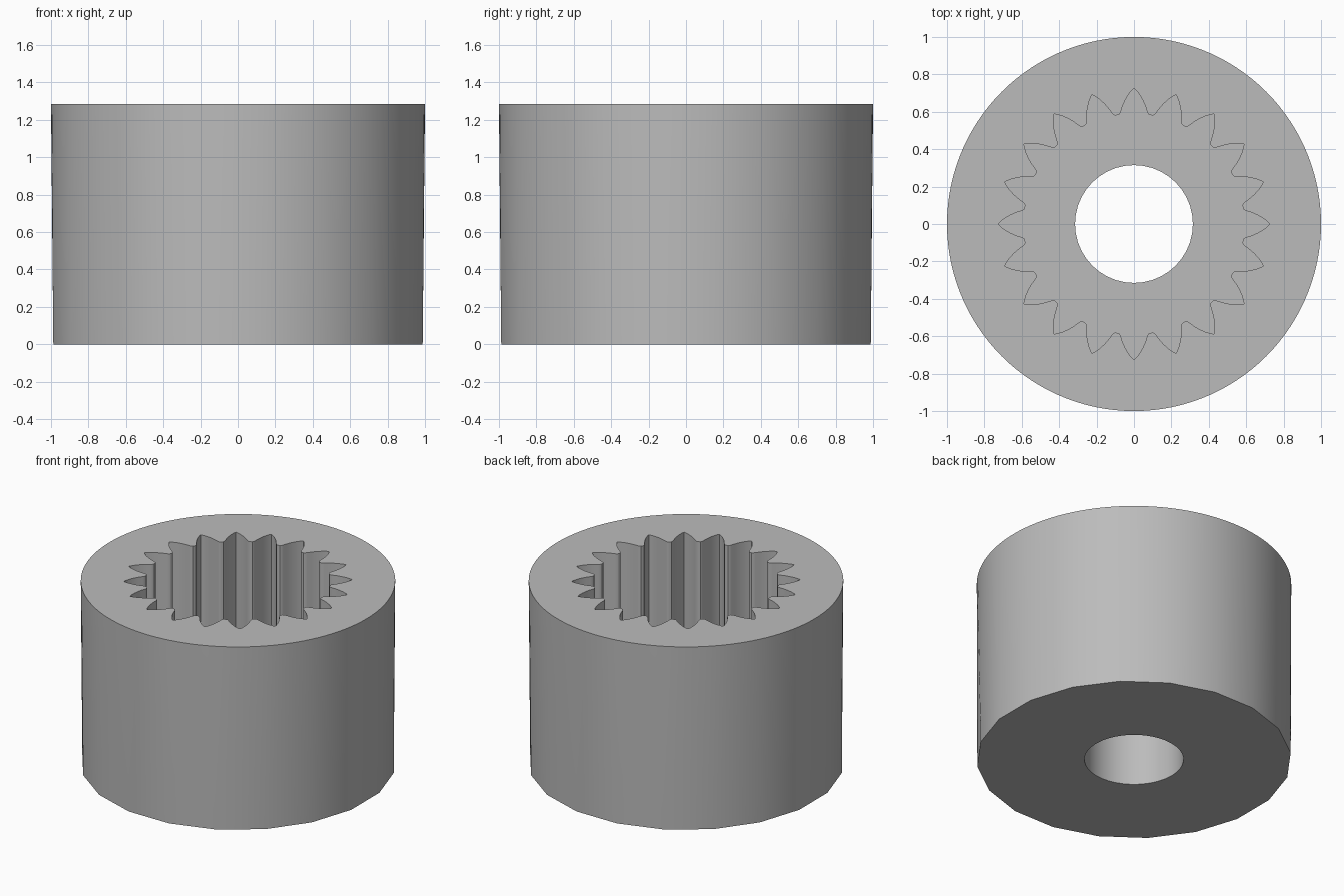
import bpy, bmesh
from math import sin, cos, pi, radians, hypot, atan2

TEETH = 20
HEIGHT = 1.285
FLOOR_Z = 0.45      # bottom of the splined socket
BORE_R = 0.315
FAN = 6             # rim segments per side of the base polygon

cube = bpy.data.objects.get("Cube")
if cube:
    bpy.data.objects.remove(cube, do_unlink=True)

steel = bpy.data.materials.new("plain_grey")
steel.use_nodes = True
grey = (0.5, 0.5, 0.5, 1)
steel.diffuse_color = grey
steel.node_tree.nodes["Principled BSDF"].inputs["Base Color"].default_value = grey

bm = bmesh.new()


def ring(polar, z):
    """Closed loop of vertices from (radius, angle) pairs."""
    return [bm.verts.new((r * cos(a), r * sin(a), z)) for r, a in polar]


def circle(r, n, start=0):
    return [(r, start + 2 * pi * i / n) for i in range(n)]


def bridge(low, high):
    n = len(low)
    for i in range(n):
        j = (i + 1) % n
        bm.faces.new((low[i], low[j], high[j], high[i]))


def edges_of(loop):
    out = []
    for a, b in zip(loop, loop[1:] + loop[:1]):
        out.append(bm.edges.get((a, b)) or bm.edges.new((a, b)))
    return out


def annulus(outer, inner, up):
    bmesh.ops.triangle_fill(bm, use_beauty=True, use_dissolve=False,
                            edges=edges_of(outer) + edges_of(inner),
                            normal=(0, 0, up))


# Half of one groove: (radius, half width), from the pointed tip to the land
half = [(0.727, 0), (0.715, 0.012), (0.69, 0.031), (0.66, 0.048),
        (0.63, 0.061), (0.605, 0.069), (0.59, 0.075), (0.583, 0.083)]
groove = [(r, -w) for r, w in reversed(half[1:])] + half
spline = []
for t in range(TEETH):
    for r, w in groove:
        spline.append((hypot(r, w), atan2(w, r) + 2 * pi * t / TEETH))

# Rings: coarse polygon at the base, fine circle at the rim
base = ring(circle(1, TEETH, radians(9)), 0)
rim = ring(circle(1, TEETH * FAN), HEIGHT)
socket_top = ring(spline, HEIGHT)
socket_floor = ring(spline, FLOOR_Z)
bore_top = ring(circle(BORE_R, 40), FLOOR_Z)
bore_base = ring(circle(BORE_R, 40), 0)

# Outer wall: fan from each base corner, joined by one triangle per side
for k in range(TEETH):
    for i in range(FAN):
        a = rim[k * FAN + i]
        b = rim[(k * FAN + i + 1) % len(rim)]
        bm.faces.new((base[k], b, a))
    bm.faces.new((base[k - 1], base[k], rim[k * FAN]))

# Inner walls and flat faces
bridge(socket_floor, socket_top)
bridge(bore_base, bore_top)
annulus(rim, socket_top, 1)
annulus(socket_floor, bore_top, 1)
annulus(base, bore_base, -1)
bmesh.ops.recalc_face_normals(bm, faces=bm.faces)

mesh = bpy.data.meshes.new("splined_sleeve")
bm.to_mesh(mesh)
bm.free()
mesh.materials.append(steel)
sleeve = bpy.data.objects.new("splined_sleeve", mesh)
bpy.context.collection.objects.link(sleeve)

bpy.ops.object.select_all(action='DESELECT')
sleeve.select_set(True)
bpy.context.view_layer.objects.active = sleeve
bpy.ops.object.shade_smooth_by_angle(angle=radians(30))
